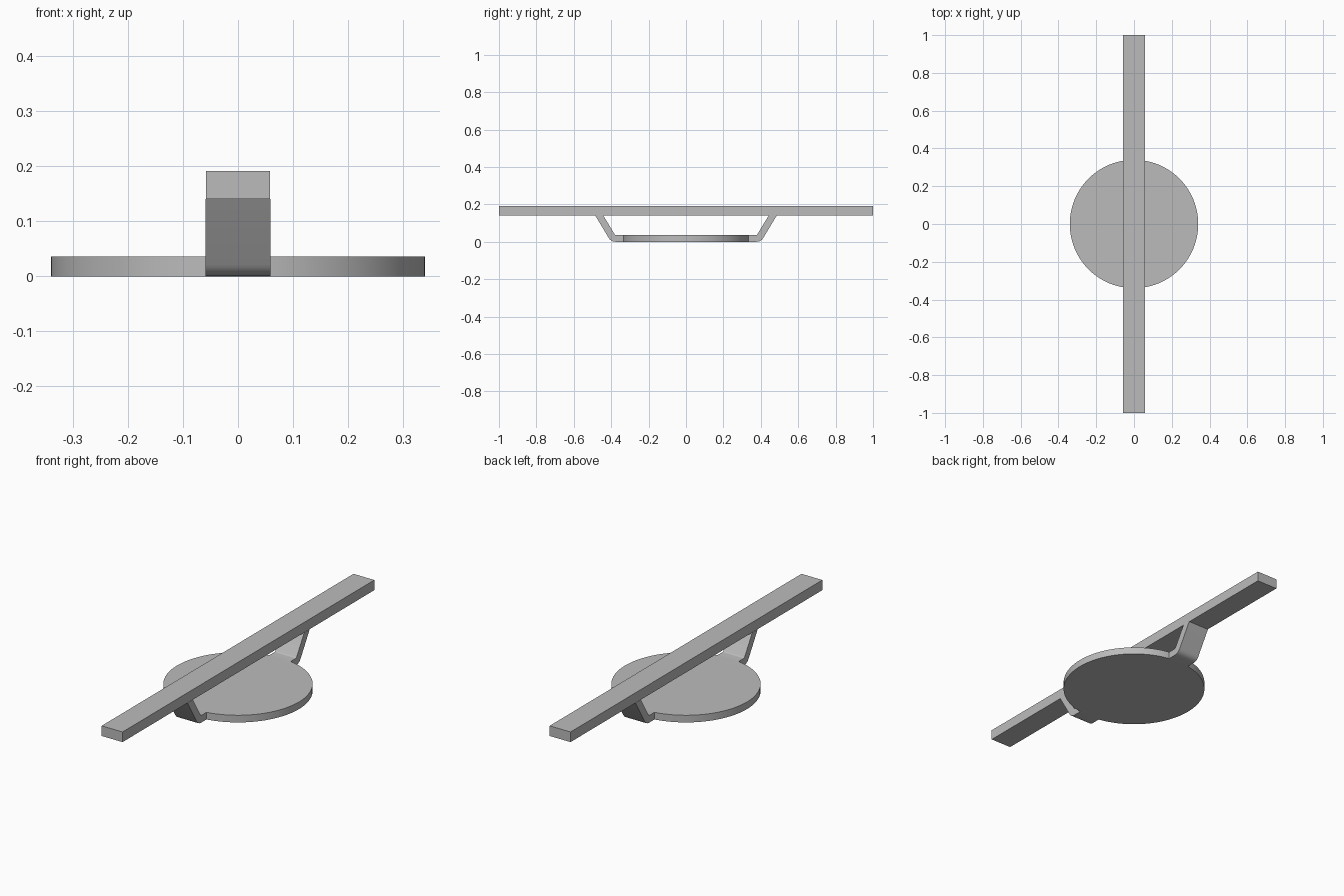
import bpy
import bmesh
import math
from mathutils import Vector

cube = bpy.data.objects.get("Cube")
if cube:
    bpy.data.objects.remove(cube, do_unlink=True)

BAR_HALF = 0.058
BAR_BOTTOM, BAR_TOP = 0.14, 0.191
DISC_RADIUS, DISC_HEIGHT = 0.34, 0.036

grey = bpy.data.materials.new("plain grey")
grey.use_nodes = True
colour = (0.5, 0.5, 0.5, 1)
grey.diffuse_color = colour
grey.node_tree.nodes["Principled BSDF"].inputs["Base Color"].default_value = colour


def finish(obj, name):
    obj.name = name
    obj.data.name = name
    obj.data.materials.append(grey)
    bpy.ops.object.select_all(action="DESELECT")
    obj.select_set(True)
    bpy.context.view_layer.objects.active = obj
    bpy.ops.object.shade_smooth_by_angle(angle=math.radians(35))


# Long grip bar
bpy.ops.mesh.primitive_cube_add(size=1, location=(0, 0, (BAR_BOTTOM + BAR_TOP) / 2))
bar = bpy.context.object
bar.scale = (2 * BAR_HALF, 2, BAR_TOP - BAR_BOTTOM)
bpy.ops.object.transform_apply(location=False, rotation=False, scale=True)
finish(bar, "bar")

# Round base plate
bpy.ops.mesh.primitive_cylinder_add(vertices=96, radius=DISC_RADIUS, depth=DISC_HEIGHT,
                                    location=(0, 0, DISC_HEIGHT / 2))
finish(bpy.context.object, "base_disc")


def bend(corner, before, after, size, steps=6):
    """Rounded corner: points on a quadratic curve around the corner."""
    c = Vector(corner)
    a = c + (Vector(before) - c).normalized() * size
    b = c + (Vector(after) - c).normalized() * size
    return [a.lerp(c, t).lerp(c.lerp(b, t), t) for t in (i / steps for i in range(steps + 1))]


# Bent straps joining the plate to the bar
def strap(name, side):
    root_low, root_high = (0.3, 0), (0.3, DISC_HEIGHT)
    heel, knee = (0.401, 0), (0.379, DISC_HEIGHT)
    top_out, top_in = (0.485, BAR_BOTTOM), (0.442, BAR_BOTTOM)
    profile = [root_low, *bend(heel, root_low, top_out, 0.025), top_out,
               top_in, *bend(knee, top_in, root_high, 0.006, 3), root_high]
    bm = bmesh.new()
    face = bm.faces.new([bm.verts.new((-BAR_HALF - 0.001, side * y, z)) for y, z in profile])
    moved = bmesh.ops.extrude_face_region(bm, geom=[face])["geom"]
    bmesh.ops.translate(bm, vec=(2 * BAR_HALF + 0.002, 0, 0),
                        verts=[v for v in moved if isinstance(v, bmesh.types.BMVert)])
    bmesh.ops.recalc_face_normals(bm, faces=bm.faces)
    mesh = bpy.data.meshes.new(name)
    bm.to_mesh(mesh)
    bm.free()
    obj = bpy.data.objects.new(name, mesh)
    bpy.context.collection.objects.link(obj)
    finish(obj, name)


strap("front_strap", -1)
strap("back_strap", 1)
